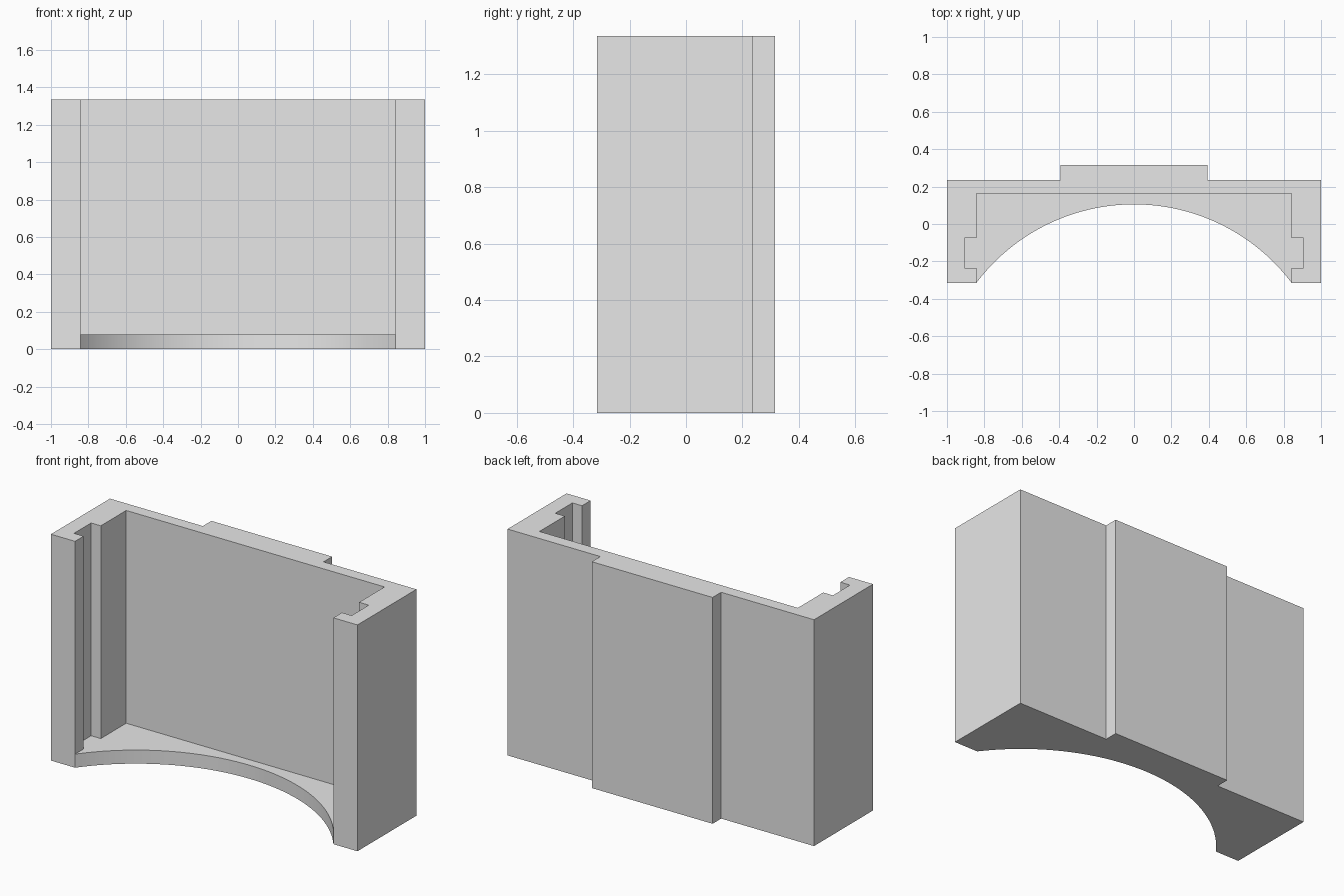
import bpy
import bmesh
import math

cube = bpy.data.objects.get("Cube")
if cube:
    bpy.data.objects.remove(cube, do_unlink=True)

HEIGHT, FLOOR = 1.335, 0.08
FRONT, BACK, RIB_BACK = -0.315, 0.235, 0.315
INNER, SLOT, RIB = 0.843, 0.906, 0.394
SLOT_FRONT, SLOT_BACK, WALL = -0.235, -0.075, 0.162
ARC_TOP, ARC_STEPS = 0.105, 48

mat = bpy.data.materials.new("light_grey")
mat.use_nodes = True
grey = (0.8, 0.8, 0.8, 1)
mat.diffuse_color = grey
mat.node_tree.nodes["Principled BSDF"].inputs["Base Color"].default_value = grey


def mirrored(half):
    """Complete a right-hand path with its mirror image."""
    return half + [(-x, y) for x, y in reversed(half)]


# Outer outline, pocket outline and curved front edge, all from +x to -x
outer = mirrored([(INNER, FRONT), (1, FRONT), (1, BACK), (RIB, BACK), (RIB, RIB_BACK)])
pocket = mirrored([(INNER, FRONT), (INNER, SLOT_FRONT), (SLOT, SLOT_FRONT),
                   (SLOT, SLOT_BACK), (INNER, SLOT_BACK), (INNER, WALL)])
sag = ARC_TOP - FRONT
radius = (INNER ** 2 + sag ** 2) / (2 * sag)
sweep = math.asin(INNER / radius)
arc = []
for i in range(ARC_STEPS + 1):
    a = sweep * (1 - 2 * i / ARC_STEPS)
    arc.append((radius * math.sin(a), ARC_TOP - radius + radius * math.cos(a)))

bm = bmesh.new()


def face(points):
    return bm.faces.new([bm.verts.new(p) for p in points])


def cap(path, z):
    face([(x, y, z) for x, y in path])


def skirt(path, low, high, smooth=False):
    for (ax, ay), (bx, by) in zip(path, path[1:]):
        face([(ax, ay, low), (bx, by, low), (bx, by, high), (ax, ay, high)]).smooth = smooth


# Base underside, pocket floor and top rim
cap(outer + arc[::-1][1:-1], 0)
cap(pocket + arc[::-1][1:-1], FLOOR)
cap(outer + pocket[::-1][1:-1], HEIGHT)

# Outer walls, slotted inner walls and curved floor edge
skirt(outer[1:-1], 0, HEIGHT)
skirt(pocket, FLOOR, HEIGHT)
skirt(arc, 0, FLOOR, True)

# Front lips beside the opening
for s in (1, -1):
    face([(s * INNER, FRONT, 0), (s, FRONT, 0), (s, FRONT, HEIGHT),
          (s * INNER, FRONT, HEIGHT), (s * INNER, FRONT, FLOOR)])

bmesh.ops.remove_doubles(bm, verts=bm.verts, dist=0.0005)
bmesh.ops.recalc_face_normals(bm, faces=bm.faces)
for edge in bm.edges:
    edge.smooth = edge.calc_face_angle(0) < math.radians(30)

mesh = bpy.data.meshes.new("slotted_housing")
bm.to_mesh(mesh)
bm.free()
mesh.materials.append(mat)
housing = bpy.data.objects.new("slotted_housing", mesh)
bpy.context.collection.objects.link(housing)
